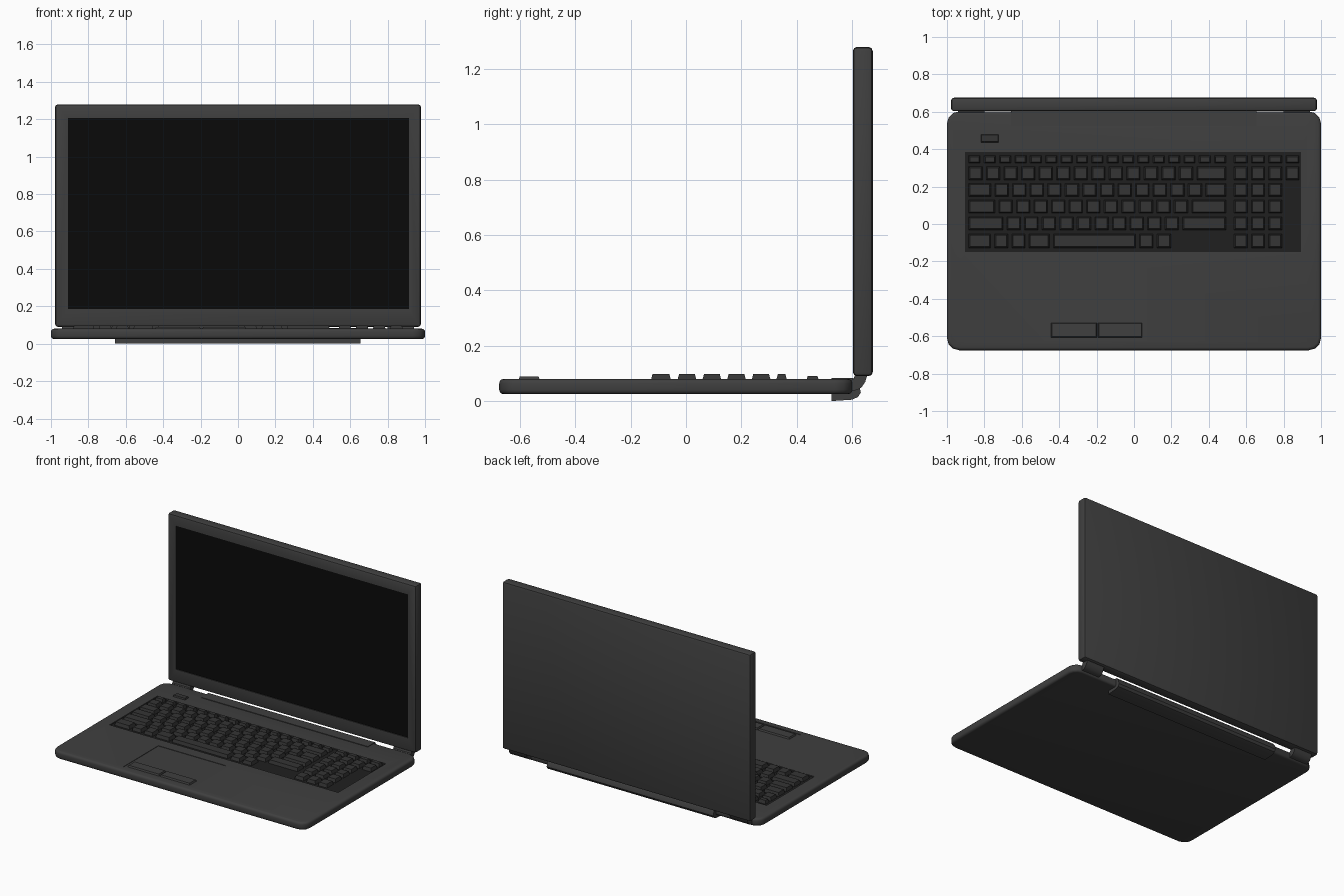
import bpy, bmesh, math
from mathutils import Vector

if "Cube" in bpy.data.objects:
    bpy.data.objects.remove(bpy.data.objects["Cube"])


def material(name, v):
    m = bpy.data.materials.new(name)
    m.diffuse_color = (v, v, v, 1)
    m.use_nodes = True
    m.node_tree.nodes["Principled BSDF"].inputs["Base Color"].default_value = m.diffuse_color
    return m


BODY = material("body_grey", 0.05)
KEY = material("key_grey", 0.035)
DARK = material("keyboard_dark", 0.014)
BLACK = material("display_black", 0.003)


def finish(name, bm, mat):
    bmesh.ops.recalc_face_normals(bm, faces=bm.faces)
    me = bpy.data.meshes.new(name)
    bm.to_mesh(me)
    bm.free()
    ob = bpy.data.objects.new(name, me)
    bpy.context.collection.objects.link(ob)
    me.materials.append(mat)
    return ob


def apply_mods(ob):
    bpy.context.view_layer.objects.active = ob
    for m in list(ob.modifiers):
        bpy.ops.object.modifier_apply(modifier=m.name)


def bevel(ob, width, segments=2):
    m = ob.modifiers.new("bevel", 'BEVEL')
    m.width, m.segments, m.limit_method = width, segments, 'ANGLE'
    m.angle_limit = math.radians(40)
    apply_mods(ob)


def smooth(ob):
    bpy.ops.object.select_all(action='DESELECT')
    ob.select_set(True)
    bpy.context.view_layer.objects.active = ob
    bpy.ops.object.shade_smooth_by_angle(angle=math.radians(35))


def frustum(bm, x0, x1, y0, y1, z0, z1, t=0.0):
    """Box whose top is pulled in by t."""
    lo = [bm.verts.new(p) for p in ((x0, y0, z0), (x1, y0, z0), (x1, y1, z0), (x0, y1, z0))]
    hi = [bm.verts.new(p) for p in ((x0 + t, y0 + t, z1), (x1 - t, y0 + t, z1),
                                    (x1 - t, y1 - t, z1), (x0 + t, y1 - t, z1))]
    bm.faces.new(lo[::-1])
    bm.faces.new(hi)
    for i in range(4):
        j = (i + 1) % 4
        bm.faces.new((lo[i], lo[j], hi[j], hi[i]))


def box(name, x0, x1, y0, y1, z0, z1, mat=BODY, t=0.0):
    bm = bmesh.new()
    frustum(bm, x0, x1, y0, y1, z0, z1, t)
    return finish(name, bm, mat)


def prism(name, pts, direction, mat=BODY):
    bm = bmesh.new()
    f = bm.faces.new([bm.verts.new(p) for p in pts])
    r = bmesh.ops.extrude_face_region(bm, geom=[f])
    bmesh.ops.translate(bm, vec=Vector(direction),
                        verts=[v for v in r["geom"] if isinstance(v, bmesh.types.BMVert)])
    return finish(name, bm, mat)


def carve(ob, *dims):
    cutter = box("cutter", *dims)
    cutter.hide_render = True
    m = ob.modifiers.new("cut", 'BOOLEAN')
    m.operation, m.object, m.solver = 'DIFFERENCE', cutter, 'EXACT'
    apply_mods(ob)
    bpy.data.objects.remove(cutter)


# Base: rounded-corner slab with softened rim
R, outline = 0.065, []
for cx, cy, a0 in ((1 - R, 0.602 - R, 0), (R - 1, 0.602 - R, 90),
                   (R - 1, R - 0.675, 180), (1 - R, R - 0.675, 270)):
    for k in range(4):
        a = math.radians(a0 + 30 * k)
        outline.append((cx + R * math.cos(a), cy + R * math.sin(a), 0.025))
base = prism("base", outline, (0, 0, 0.055))
bevel(base, 0.016, 3)
carve(base, -0.905, 0.895, -0.152, 0.385, 0.072, 0.2)
carve(base, -0.465, 0.065, -0.625, -0.232, 0.077, 0.2)
smooth(base)

# Keyboard bed and touchpad buttons
box("keyboard_bed", -0.904, 0.894, -0.151, 0.384, 0.068, 0.0735, DARK)
for n, x0, x1 in (("left", -0.445, -0.197), ("right", -0.193, 0.045)):
    b = box("touchpad_button_" + n, x0, x1, -0.607, -0.527, 0.074, 0.088, BODY, 0.006)
    smooth(b)
box("power_button", -0.82, -0.722, 0.435, 0.48, 0.076, 0.09, KEY, 0.005)

# Keys: each row is (bottom y, top y, right end, relative widths, number pad keys)
rows = (
    (0.325, 0.366, 0.492, [1] * 17, 4),
    (0.236, 0.307, 0.492, [17.5] * 13 + [33], 4),
    (0.147, 0.218, 0.492, [26] + [17.5] * 12 + [24], 3),
    (0.058, 0.129, 0.492, [30] + [17.5] * 11 + [38], 3),
    (-0.032, 0.039, 0.492, [38] + [17.5] * 10 + [47], 3),
    (-0.128, -0.053, 0.198, [25.5, 17, 17, 24, 85, 17.5, 17.5], 3),
)
GAP, LEFT = 0.02, -0.884
bm = bmesh.new()
for y0, y1, end, widths, pad in rows:
    unit = (end + GAP - LEFT) / sum(widths)
    x = LEFT
    for w in widths:
        frustum(bm, x, x + w * unit - GAP, y0, y1, 0.072, 0.097, 0.007)
        x += w * unit
    for i in range(pad):
        x = 0.535 + 0.092 * i
        frustum(bm, x, x + 0.072, y0, y1, 0.072, 0.097, 0.007)
finish("keys", bm, KEY)

# Lid with recessed display
lid = box("lid", -0.978, 0.978, 0.603, 0.675, 0.09, 1.28)
bevel(lid, 0.015)
carve(lid, -0.91, 0.915, 0.5, 0.609, 0.185, 1.207)
smooth(lid)
box("display", -0.909, 0.914, 0.607, 0.612, 0.186, 1.206, BLACK)

# Centre hinge cover and battery running under the back edge
profile = ((0.525, 0.0), (0.6, 0.005), (0.622, 0.015), (0.632, 0.032),
           (0.625, 0.06), (0.605, 0.084), (0.525, 0.084))
smooth(prism("hinge_cover_battery", [(-0.657, y, z) for y, z in profile], (1.312, 0, 0)))

# Outer hinges
profile = ((0.585, 0.035), (0.618, 0.04), (0.635, 0.05), (0.648, 0.07), (0.657, 0.1),
           (0.612, 0.1), (0.606, 0.08), (0.585, 0.07))
for n, x in (("left", -0.94), ("right", 0.8)):
    smooth(prism("hinge_" + n, [(x, y, z) for y, z in profile], (0.14, 0, 0)))
